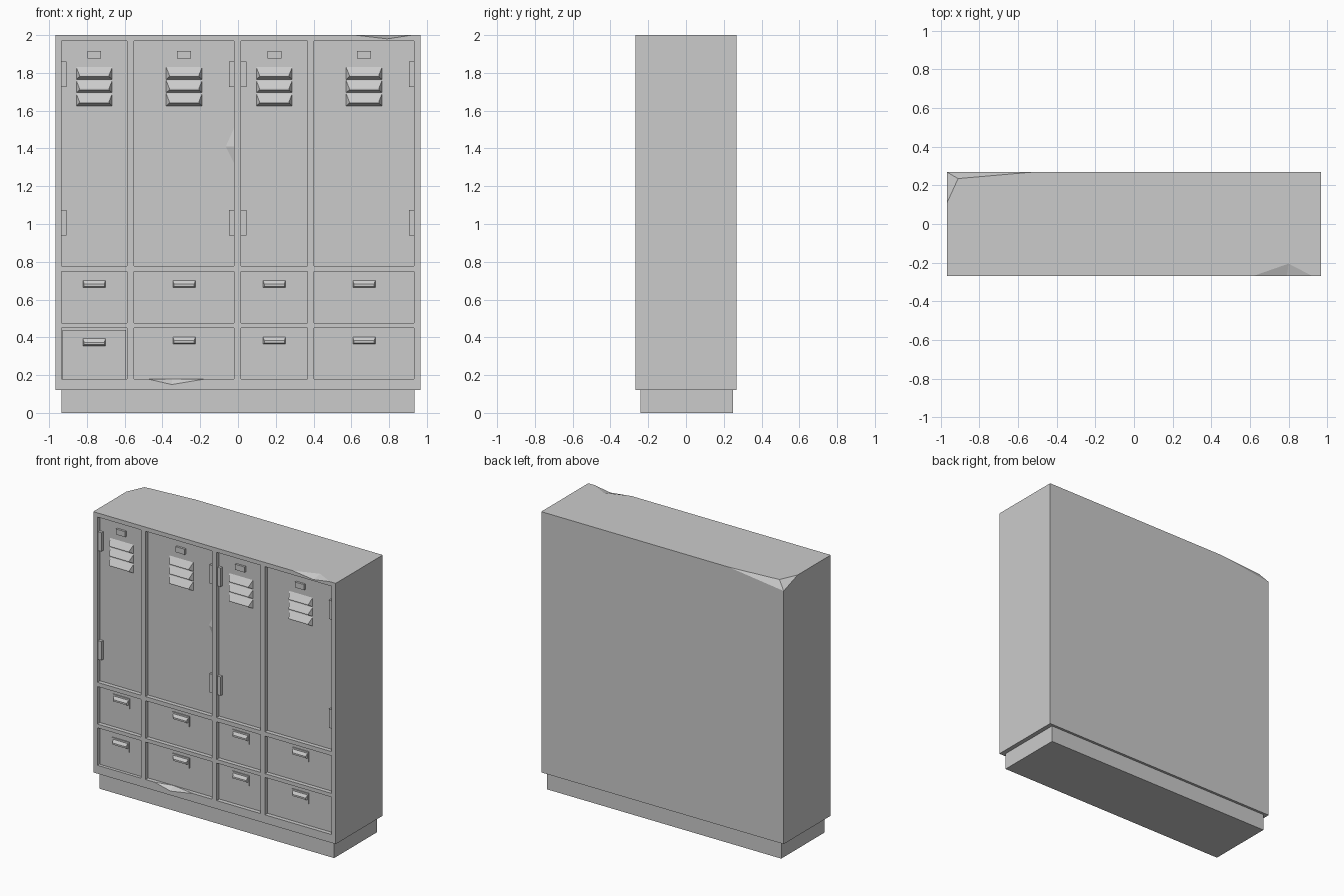
import bpy, bmesh

if "Cube" in bpy.data.objects:
    bpy.data.objects.remove(bpy.data.objects["Cube"])

FRONT, BACK = -0.268, 0.268
DOOR = FRONT + 0.03          # face of the recessed doors and drawers


def add_hull(bm, pts):
    # convex solid through the given points
    part = bmesh.new()
    for p in pts:
        part.verts.new(p)
    res = bmesh.ops.convex_hull(part, input=part.verts)
    junk = {g for g in res["geom_interior"] + res["geom_unused"]
            if isinstance(g, bmesh.types.BMVert)}
    bmesh.ops.delete(part, geom=list(junk), context='VERTS')
    bmesh.ops.dissolve_limit(part, angle_limit=0.002, verts=part.verts, edges=part.edges)
    bmesh.ops.recalc_face_normals(part, faces=part.faces)
    tmp = bpy.data.meshes.new("tmp")
    part.to_mesh(tmp)
    part.free()
    bm.from_mesh(tmp)
    bpy.data.meshes.remove(tmp)


def box_pts(x0, x1, y0, y1, z0, z1):
    return [(x, y, z) for x in (x0, x1) for y in (y0, y1) for z in (z0, z1)]


def make(name, solids):
    bm = bmesh.new()
    for s in solids:
        add_hull(bm, s)
    me = bpy.data.meshes.new(name)
    bm.to_mesh(me)
    bm.free()
    ob = bpy.data.objects.new(name, me)
    bpy.context.collection.objects.link(ob)
    return ob


def cut(target, name, solids):
    c = make(name, solids)
    c.hide_render = True
    m = target.modifiers.new(name, 'BOOLEAN')
    m.operation, m.solver, m.object = 'DIFFERENCE', 'EXACT', c
    bpy.context.view_layer.objects.active = target
    bpy.ops.object.modifier_apply(modifier=name)
    bpy.data.objects.remove(c)


# columns and rows of the front
cols = [(-0.935, -0.587), (-0.55, -0.02), (0.017, 0.367), (0.402, 0.933)]
rows = [(0.18, 0.45), (0.477, 0.748), (0.778, 1.97)]

# cabinet body with the crushed rear corner
corner = [p for p in box_pts(-0.967, 0.967, FRONT, BACK, 0.12, 2.0)
          if not (p[0] < 0 and p[1] > 0 and p[2] > 1)]
corner += [(-0.967, 0.11, 2), (-0.91, 0.235, 2), (-0.53, BACK, 2), (-0.967, BACK, 1.945)]
body = make("cabinet_body", [corner])

# door and drawer openings
cut(body, "openings", [box_pts(a, b, FRONT - 0.1, DOOR, c, d)
                       for a, b in cols for c, d in rows])

# dents on the top edge and on the bottom rail
cut(body, "top_dent", [[(0.62, FRONT, 2), (0.92, FRONT, 2), (0.80, -0.205, 2),
                        (0.79, FRONT, 1.98), (0.79, FRONT - 0.2, 2.1)]])
cut(body, "rail_dent", [[(-0.48, FRONT, 0.18), (-0.17, FRONT, 0.18), (-0.35, DOOR - 0.001, 0.18),
                         (-0.35, FRONT, 0.15), (-0.35, FRONT - 0.2, 0.3)]])

# plinth
make("plinth", [box_pts(-0.935, 0.935, -0.24, 0.25, 0, 0.12)])

# bent edge of the second door
make("door_dent", [[(-0.02, DOOR, 1.51), (-0.02, DOOR, 1.32), (-0.065, DOOR, 1.41),
                    (-0.02, DOOR - 0.018, 1.41)]])

# loose lower drawer front
make("loose_drawer", [box_pts(-0.93, -0.592, DOOR - 0.008, DOOR + 0.002, 0.18, 0.438)])


def wedge(cx, wb, wf, ztop, zf1, zf0, zbot, y, out):
    # tapered hood: wide at the panel, narrower at its front edge
    return [(cx + s * w, yy, z) for s in (-1, 1)
            for w, yy, z in ((wb, y, ztop), (wf, y - out, zf1),
                             (wf, y - out, zf0), (wb, y, zbot))]


def handle(cx, z, y):
    return [box_pts(cx - 0.067, cx + 0.067, y - 0.007, y + 0.001, z - 0.037, z + 0.037),
            wedge(cx, 0.06, 0.053, z + 0.027, z + 0.006, z - 0.006, z - 0.012, y - 0.006, 0.015)]


for i, (a, b) in enumerate(cols):
    cx, n = (a + b) / 2, str(i + 1)
    # louvres
    make("louvres_" + n, [wedge(cx, 0.095, 0.078, z, z - 0.043, z - 0.05, z - 0.064, DOOR, 0.026)
                          for z in (1.83, 1.76, 1.69)])
    # label holder
    make("label_holder_" + n, [box_pts(cx - 0.037, cx + 0.037, DOOR - 0.015, DOOR + 0.001,
                                       1.875, 1.915)])
    # hinges
    x0 = a if i % 2 == 0 else b - 0.027
    make("hinges_" + n, [box_pts(x0, x0 + 0.027, DOOR - 0.022, DOOR + 0.001, z, z + 0.135)
                         for z in (0.94, 1.725)])
    # drawer handles
    low = (cx, 0.367, DOOR - 0.008) if i == 0 else (cx, 0.376, DOOR)
    make("drawer_handles_" + n, handle(cx, 0.676, DOOR) + handle(*low))
